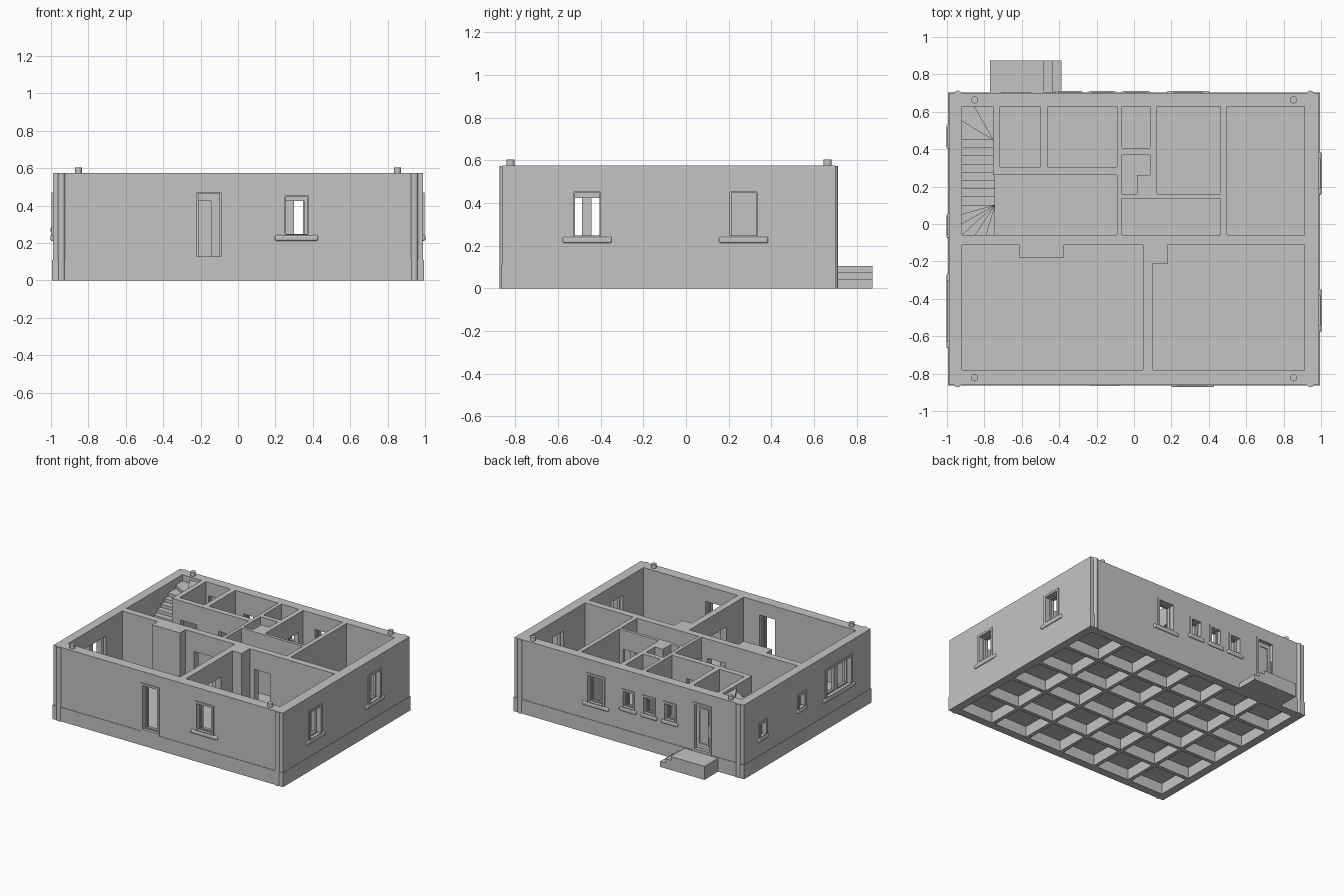
import bpy, bmesh
from mathutils import Matrix, Vector

old = bpy.data.objects.get("Cube")
if old:
    bpy.data.objects.remove(old, do_unlink=True)

grey = bpy.data.materials.new("plain grey")
grey.use_nodes = True
grey.diffuse_color = (0.55, 0.55, 0.55, 1)
grey.node_tree.nodes["Principled BSDF"].inputs["Base Color"].default_value = (0.55, 0.55, 0.55, 1)

FLOOR, TOP = 0.11, 0.575
XW, YF, YB = 0.99, -0.86, 0.70


def box(bm, x0, x1, y0, y1, z0, z1):
    lo, hi = Vector((x0, y0, z0)), Vector((x1, y1, z1))
    m = Matrix.Translation((lo + hi) / 2) @ Matrix.Diagonal((hi - lo).to_4d())
    bmesh.ops.create_cube(bm, size=1, matrix=m)


def prism(bm, pts, z0, z1):
    face = bm.faces.new([bm.verts.new((x, y, z0)) for x, y in pts])
    ext = bmesh.ops.extrude_face_region(bm, geom=[face])["geom"]
    verts = [g for g in ext if isinstance(g, bmesh.types.BMVert)]
    bmesh.ops.translate(bm, verts=verts, vec=(0, 0, z1 - z0))


def rod(bm, x, y, r, z0, z1):
    bmesh.ops.create_cone(bm, cap_ends=True, segments=24, radius1=r, radius2=r, depth=z1 - z0,
                          matrix=Matrix.Translation((x, y, (z0 + z1) / 2)))


def rect(x0, x1, y0, y1):
    return [(x0, y0), (x1, y0), (x1, y1), (x0, y1)]


def make(name, bm, smooth=False):
    bmesh.ops.recalc_face_normals(bm, faces=bm.faces)
    mesh = bpy.data.meshes.new(name)
    bm.to_mesh(mesh)
    bm.free()
    mesh.materials.append(grey)
    ob = bpy.data.objects.new(name, mesh)
    bpy.context.collection.objects.link(ob)
    if smooth:
        bpy.ops.object.select_all(action="DESELECT")
        ob.select_set(True)
        bpy.context.view_layer.objects.active = ob
        bpy.ops.object.shade_smooth_by_angle()
    return ob


def cut(ob, bm, name):
    cutter = make(name, bm)
    mod = ob.modifiers.new(name, "BOOLEAN")
    mod.operation, mod.solver, mod.object = "DIFFERENCE", "EXACT", cutter
    bpy.context.view_layer.objects.active = ob
    bpy.ops.object.modifier_apply(modifier=name)
    bpy.data.objects.remove(cutter, do_unlink=True)


# Box on an outer wall: u runs along the wall, d points outward
def wall_box(bm, side, u0, u1, d0, d1, z0, z1):
    if side == "front":
        box(bm, u0, u1, YF - d1, YF - d0, z0, z1)
    elif side == "back":
        box(bm, u0, u1, YB + d0, YB + d1, z0, z1)
    elif side == "right":
        box(bm, XW + d0, XW + d1, u0, u1, z0, z1)
    else:
        box(bm, -XW - d1, -XW - d0, u0, u1, z0, z1)


def ring(bm, side, u0, u1, z0, z1, w, d0, d1):
    wall_box(bm, side, u0, u0 + w, d0, d1, z0, z1)
    wall_box(bm, side, u1 - w, u1, d0, d1, z0, z1)
    wall_box(bm, side, u0 + w, u1 - w, d0, d1, z1 - w, z1)
    wall_box(bm, side, u0 + w, u1 - w, d0, d1, z0, z0 + w)


# Foundation slab with a waffle of pockets underneath
bm = bmesh.new()
box(bm, -XW - 0.004, XW + 0.004, YF - 0.004, YB + 0.004, 0, FLOOR)
foundation = make("foundation", bm)
bm = bmesh.new()
nx, ny, rim, rib = 6, 5, 0.06, 0.03
px, py = (2 * XW - 2 * rim + rib) / nx, (YB - YF - 2 * rim + rib) / ny
for i in range(nx):
    for j in range(ny):
        x, y = -XW + rim + i * px, YF + rim + j * py
        box(bm, x, x + px - rib, y, y + py - rib, -0.05, 0.085)
cut(foundation, bm, "pockets")

# Walls: one block with the rooms cut through it
bm = bmesh.new()
box(bm, -XW, XW, YF, YB, 0.1, TOP)
walls = make("walls", bm)
rooms = [
    [(-.92, -.06), (-.09, -.06), (-.09, .262), (-.754, .262), (-.754, .627), (-.92, .627)],
    [(-.92, -.78), (.048, -.78), (.048, -.112), (-.375, -.112), (-.375, -.18),
     (-.615, -.18), (-.615, -.112), (-.92, -.112)],
    [(.1, -.78), (.912, -.78), (.912, -.112), (.18, -.112), (.18, -.213), (.1, -.213)],
    [(-.064, .16), (.016, .16), (.016, .262), (.085, .262), (.085, .369), (-.064, .369)],
    rect(-.716, -.503, .305, .627), rect(-.462, -.092, .305, .627),
    rect(-.064, .085, .406, .627), rect(.123, .463, .16, .627),
    rect(-.064, .463, -.06, .137), rect(.498, .912, -.06, .627),
]
bm = bmesh.new()
for pts in rooms:
    prism(bm, pts, 0, 0.8)
cut(walls, bm, "rooms")

# Inner doorways
doorways = [(-.30, -.145, -.13, -.04), (.22, .353, -.13, -.04), (.30, .43, .12, .18),
            (.03, .12, -.57, -.35), (-.11, -.04, -.03, .1), (.44, .52, -.03, .1),
            (-.68, -.54, .24, .32), (-.35, -.22, .24, .32), (.07, .14, .45, .57)]
openings = bmesh.new()
for d in doorways:
    box(openings, *d, 0.05, 0.425)

# Windows and outer doors: side, centre, width, bottom, top
windows = [("front", .313, .13, .24, .455), ("right", -.463, .13, .24, .455),
           ("right", .27, .13, .24, .455), ("left", -.465, .30, .24, .455),
           ("left", .467, .07, .245, .35), ("left", -.01, .07, .285, .39),
           ("back", .29, .13, .24, .455), ("back", .01, .085, .28, .41),
           ("back", -.17, .085, .28, .41), ("back", -.35, .085, .28, .41)]
doors = [("front", -.155, .13, .12, .472), ("back", -.63, .13, .12, .472)]
trim, frames, sills = bmesh.new(), bmesh.new(), bmesh.new()
for side, c, w, z0, z1 in windows + doors:
    u0, u1 = c - w / 2, c + w / 2
    wall_box(openings, side, u0, u1, -0.11, 0.05, z0, z1)
    ring(trim, side, u0 - 0.015, u1 + 0.015, z0 - 0.01, z1 + 0.015, 0.017, -0.02, 0.007)
    ring(frames, side, u0 - 0.003, u1 + 0.003, z0 - 0.003, z1 + 0.003, 0.011, -0.05, -0.032)
for side, c, w, z0, z1 in windows:
    reach = w / 2 + (0.05 if w > 0.1 else 0.03)
    wall_box(sills, side, c - reach, c + reach, -0.03, 0.012, z0 - 0.028, z0 + 0.002)
cut(walls, openings, "openings")
wall_box(frames, "left", -.487, -.443, -0.05, -0.025, .24, .455)
make("opening_trim", trim)
make("window_frames", frames)
sill = make("window_sills", sills)
bev = sill.modifiers.new("round", "BEVEL")
bev.width, bev.segments = 0.009, 3

# Closed back door with raised border and handle
bm = bmesh.new()
wall_box(bm, "back", -.695, -.565, -0.045, -0.02, .12, .472)
ring(bm, "back", -.675, -.585, .16, .445, .012, -0.021, -0.013)
wall_box(bm, "back", -.69, -.68, -0.021, 0.0, .24, .33)
make("back_door", bm)

# Porch with two side steps
bm = bmesh.new()
for x0, x1, z in ((-.77, -.48, .105), (-.48, -.433, .075), (-.433, -.387, .042)):
    box(bm, x0, x1, YB - 0.01, 0.873, 0, z)
make("porch_steps", bm)

# Winding staircase
foot, head = (-.742, .1), (-.754, .45)
path = [(-.742, -.06), (-.79, -.06), (-.85, -.06), (-.92, -.06), (-.92, 0), (-.92, .05), (-.92, .1)]
treads = [[foot, a, b] for a, b in zip(path, path[1:])]
going = (head[1] - foot[1]) / 8
treads += [rect(-.92, -.742, foot[1] + i * going, foot[1] + (i + 1) * going) for i in range(8)]
treads += [[head, (-.92, .45), (-.92, .55)],
           [head, (-.92, .55), (-.92, .627), (-.855, .627)],
           [head, (-.855, .627), (-.754, .627)]]
bm = bmesh.new()
for i, pts in enumerate(treads):
    prism(bm, pts, 0.1, FLOOR + 0.026 * (i + 1))
make("staircase", bm)

# Corner downpipes and locating pegs
pipes, pegs = bmesh.new(), bmesh.new()
for x in (-.943, .943):
    for y in (YF + 0.007, YB - 0.007):
        rod(pipes, x, y, 0.02, 0, TOP - 0.001)
for x in (-.853, .853):
    for y in (-.822, .664):
        rod(pegs, x, y, 0.019, TOP - 0.02, 0.605)
make("downpipes", pipes, True)
make("locating_pegs", pegs, True)
